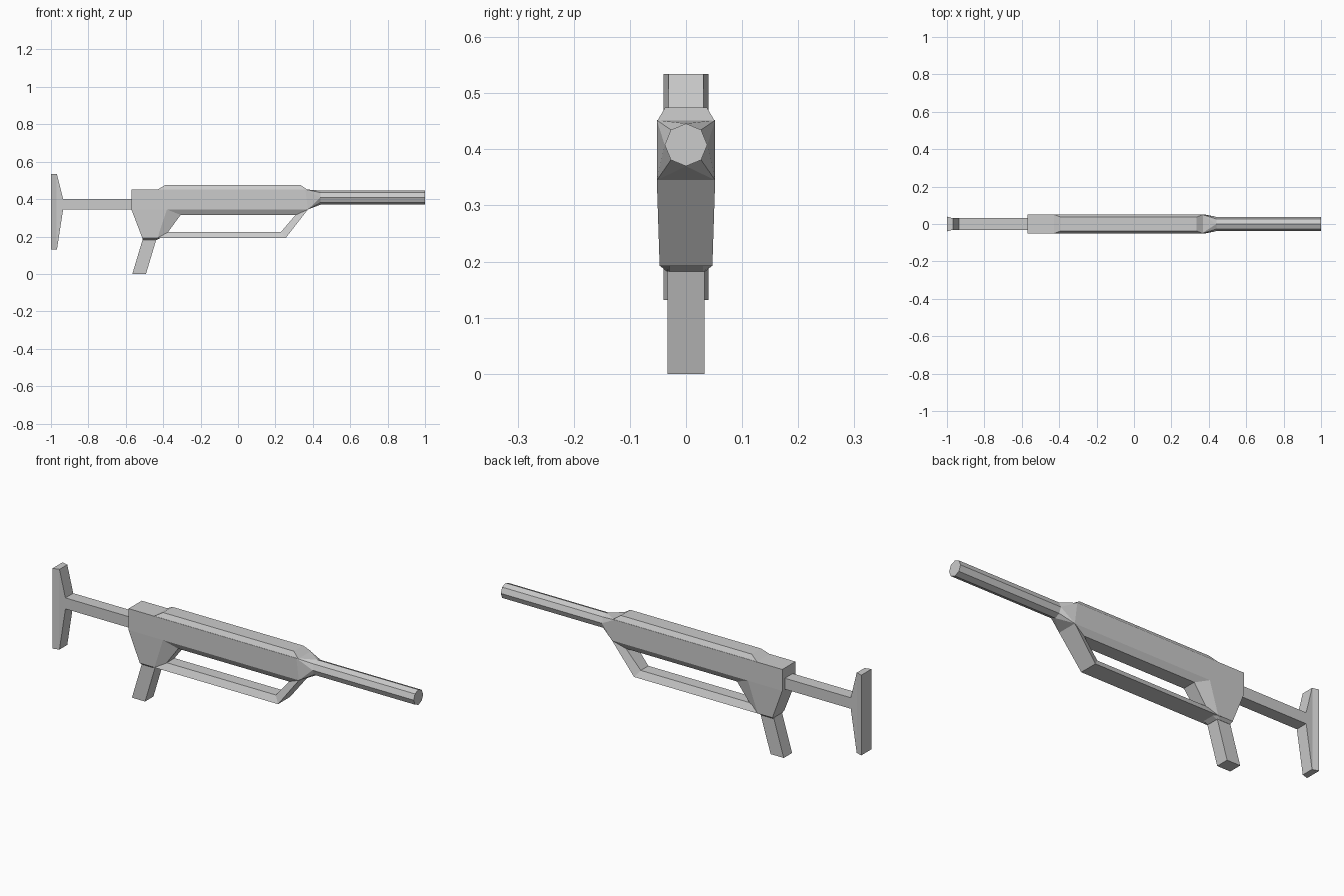
import bpy, bmesh
from math import sin, cos, pi

if "Cube" in bpy.data.objects:
    bpy.data.objects.remove(bpy.data.objects["Cube"])


def finish(name, bm):
    bmesh.ops.recalc_face_normals(bm, faces=bm.faces)
    mesh = bpy.data.meshes.new(name)
    bm.to_mesh(mesh)
    bm.free()
    obj = bpy.data.objects.new(name, mesh)
    bpy.context.collection.objects.link(obj)
    return obj


def sym(half):
    """Closed ring from its +y half, mirrored to -y."""
    return list(half) + [(x, -y, z) for x, y, z in reversed(half)]


def loft(name, rings):
    """Skin a list of equal-sized rings and cap both ends."""
    bm = bmesh.new()
    loops = [[bm.verts.new(p) for p in r] for r in rings]
    n = len(loops[0])
    for a, b in zip(loops, loops[1:]):
        for i in range(n):
            j = (i + 1) % n
            bm.faces.new((a[i], a[j], b[j], b[i]))
    bm.faces.new(loops[0])
    bm.faces.new(loops[-1])
    return finish(name, bm)


def plate(z, x0, x1, w):
    return sym([(x0, w, z), (x1, w, z)])


def octagon(x, r=0.038, z=0.408):
    return [(x, r * sin(i * pi / 4), z + r * cos(i * pi / 4)) for i in range(8)]


# Shoulder pad: wide rear face, narrower front, tapering toward the rod
def pad_ring(z, front):
    return sym([(-1, 0.04, z), (-0.97, 0.031, z), (front, 0.031, z)])


loft("shoulder_pad", [pad_ring(0.132, -0.968), pad_ring(0.345, -0.935),
                      pad_ring(0.40, -0.935), pad_ring(0.534, -0.968)])

# Stock rod
loft("stock_rod", [sym([(x, 0.031, 0.40), (x, 0.031, 0.345)]) for x in (-0.95, -0.56)])


# Receiver with bevelled underside
def body_ring(x, x_low, z_low, w_low):
    return sym([(x, 0.052, 0.452), (x + (0.014 if x > 0 else 0), 0.052, 0.345),
                (x_low, w_low, z_low)])


loft("receiver", [body_ring(-0.57, -0.57, 0.345, 0.03),
                  body_ring(-0.42, -0.40, 0.315, 0.035),
                  body_ring(0.36, 0.31, 0.315, 0.035)])

# Raised top cover
loft("top_cover", [plate(0.451, -0.43, 0.37, 0.051), plate(0.475, -0.39, 0.335, 0.037)])

# Faceted nose joining the receiver to the barrel
bm = bmesh.new()
corners = sym([(0.36, 0.052, 0.452), (0.374, 0.052, 0.345)])
for p in corners + octagon(0.44):
    bm.verts.new(p)
bmesh.ops.convex_hull(bm, input=bm.verts)
finish("nose", bm)

# Eight-sided barrel
loft("barrel", [octagon(0.43), octagon(1.0)])


# Grip block, chamfered toward the opening
def block_ring(z, x0, x1, w, xf, wf, zf):
    return sym([(x0, w, z), (x1, w, z), (xf, wf, zf)])


loft("grip_block", [block_ring(0.345, -0.57, -0.38, 0.052, -0.305, 0.035, 0.318),
                    block_ring(0.193, -0.512, -0.43, 0.047, -0.388, 0.03, 0.205),
                    block_ring(0.182, -0.507, -0.45, 0.034, -0.435, 0.03, 0.182)])

# Slanted grip
loft("grip", [plate(0.0, -0.565, -0.492, 0.033), plate(0.19, -0.508, -0.435, 0.033)])

# Lower guard bar: wide outside, narrow inside, rising to the nose
guard = [((-0.45, 0.192), (-0.42, 0.225), 0.047, 0.03),
         ((0.255, 0.192), (0.23, 0.225), 0.047, 0.03),
         ((0.374, 0.345), (0.31, 0.318), 0.052, 0.035)]
loft("guard_bar", [sym([(o[0], wo, o[1]), (i[0], wi, i[1])]) for o, i, wo, wi in guard])
